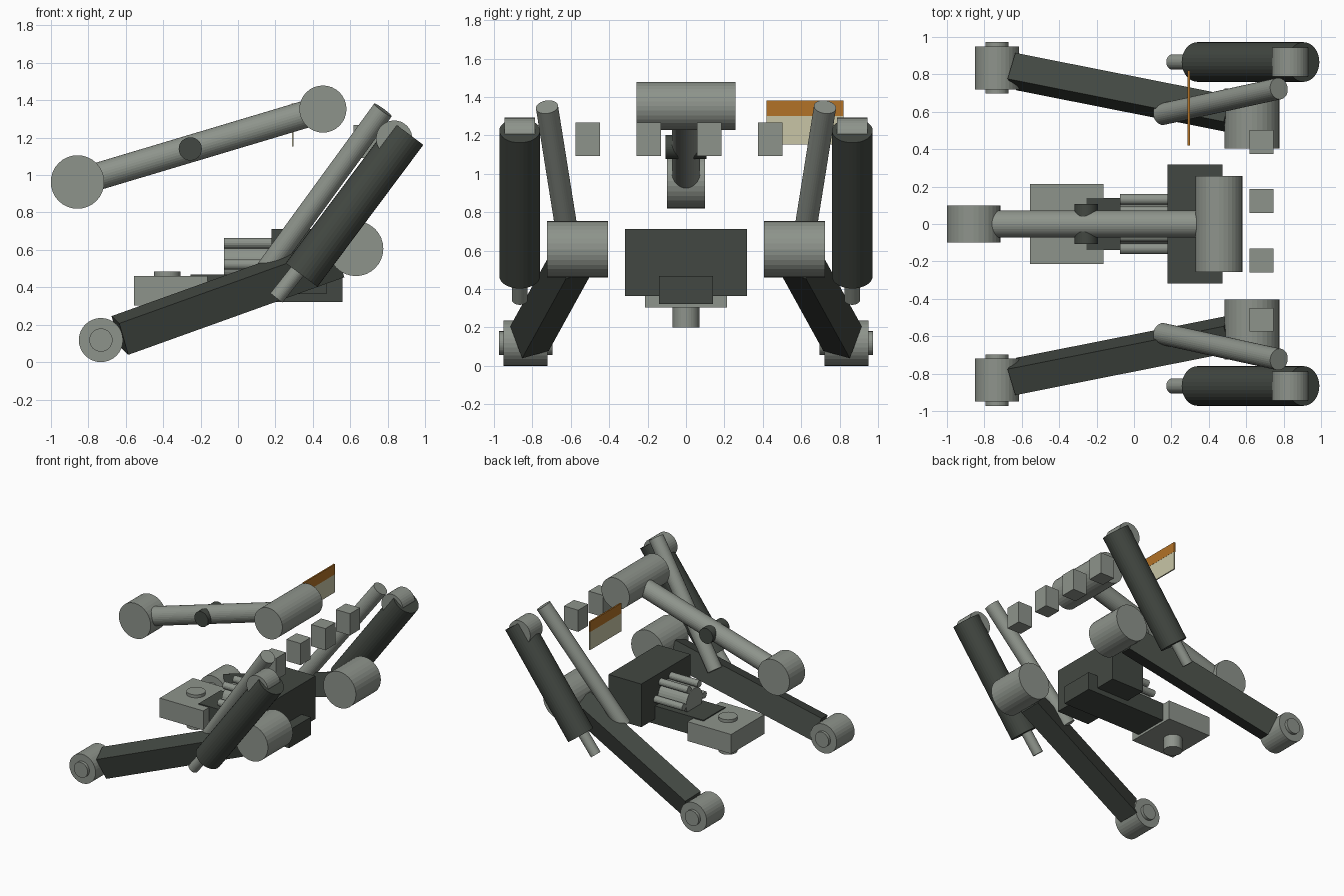
import bpy, bmesh, math
from mathutils import Vector, Matrix

if "Cube" in bpy.data.objects:
    bpy.data.objects.remove(bpy.data.objects["Cube"], do_unlink=True)


def material(name, rgb):
    m = bpy.data.materials.new(name)
    m.use_nodes = True
    m.diffuse_color = (*rgb, 1)
    m.node_tree.nodes["Principled BSDF"].inputs["Base Color"].default_value = (*rgb, 1)
    return m


LIGHT = material("light grey metal", (0.27, 0.295, 0.26))
DARK = material("dark grey metal", (0.055, 0.064, 0.054))
ORANGE = material("orange", (0.45, 0.17, 0.02))
CREAM = material("cream", (0.58, 0.56, 0.38))


def finish(name, bm, mat):
    mesh = bpy.data.meshes.new(name)
    bmesh.ops.recalc_face_normals(bm, faces=bm.faces)
    bm.to_mesh(mesh)
    bm.free()
    mesh.materials.append(mat)
    ob = bpy.data.objects.new(name, mesh)
    bpy.context.collection.objects.link(ob)
    return ob


def rod(name, a, b, r, mat, sides=32):
    """Cylinder of radius r from point a to point b."""
    a, b = Vector(a), Vector(b)
    d = b - a
    turn = d.to_track_quat('Z', 'Y').to_matrix().to_4x4()
    bm = bmesh.new()
    bmesh.ops.create_cone(bm, cap_ends=True, segments=sides, radius1=r, radius2=r,
                          depth=d.length, matrix=Matrix.Translation((a + b) / 2) @ turn)
    return finish(name, bm, mat)


def cross_pin(name, x, y, z, r, width, mat):
    """Cylinder lying along y."""
    return rod(name, (x, y - width / 2, z), (x, y + width / 2, z), r, mat)


def box(name, lo, hi, mat):
    lo, hi = Vector(lo), Vector(hi)
    bm = bmesh.new()
    bmesh.ops.create_cube(bm, size=1, matrix=Matrix.Translation((lo + hi) / 2)
                          @ Matrix.Diagonal((*(hi - lo), 1)))
    return finish(name, bm, mat)


def beam(name, a, b, width, height, mat):
    """Box swung from the y axis onto the line from a to b."""
    a, b = Vector(a), Vector(b)
    d = b - a
    axis = Vector((0, math.copysign(1, d.y), 0))
    turn = axis.rotation_difference(d).to_matrix().to_4x4()
    bm = bmesh.new()
    bmesh.ops.create_cube(bm, size=1, matrix=Matrix.Translation((a + b) / 2) @ turn
                          @ Matrix.Diagonal((width, d.length, height, 1)))
    return finish(name, bm, mat)


# Upper link
rod("upper_link", (-0.86, 0, 0.96), (0.454, 0, 1.353), 0.073, LIGHT)
cross_pin("upper_link_front_bush", -0.858, 0, 0.963, 0.143, 0.2, LIGHT)
cross_pin("upper_link_rear_bush", 0.454, 0, 1.353, 0.126, 0.515, LIGHT)
cross_pin("upper_link_pin", -0.255, 0, 1.14, 0.062, 0.215, DARK)

# Paired side assemblies
for side, s in (("left", 1), ("right", -1)):
    joint = Vector((-0.733, 0.835 * s, 0.118))
    hub = Vector((0.63, 0.565 * s, 0.607))
    along = (hub - joint).normalized()
    drop = Vector((0, 0, -0.012))
    cross_pin(side + "_arm_joint", *joint, 0.118, 0.23, LIGHT)
    cross_pin(side + "_arm_joint_pin", *joint, 0.062, 0.277, LIGHT)
    cross_pin(side + "_hub", *hub, 0.147, 0.32, LIGHT)
    beam(side + "_lower_arm", hub - along * 0.115 + drop, joint + along * 0.11 + drop,
         0.15, 0.185, DARK)
    y = 0.866 * s
    rod(side + "_damper_body", (0.34, y, 0.466), (0.906, y, 1.225), 0.106, DARK)
    rod(side + "_damper_rod", (0.205, y, 0.343), (0.4, y, 0.59), 0.041, LIGHT)
    cross_pin(side + "_damper_eye", 0.835, y, 1.195, 0.097, 0.157, LIGHT)
    rod(side + "_strut", (0.15, 0.587 * s, 0.49), (0.775, 0.724 * s, 1.348), 0.058, LIGHT)

# Central body
box("main_housing", (0.18, -0.317, 0.363), (0.474, 0.317, 0.713), DARK)
box("spine", (-0.255, -0.14, 0.322), (0.558, 0.14, 0.468), DARK)
box("nose_block", (-0.555, -0.213, 0.303), (-0.163, 0.213, 0.46), LIGHT)
rod("nose_pivot", (-0.378, 0, 0.2), (-0.378, 0, 0.484), 0.07, LIGHT)

# Tube cluster
CZ = 0.522
rod("cluster_core", (-0.075, 0, CZ), (0.2, 0, CZ), 0.105, LIGHT)
for i in range(6):
    ang = i * math.pi / 3
    y, z = 0.132 * math.cos(ang), CZ + 0.132 * math.sin(ang)
    rod(f"cluster_tube_{i + 1}", (-0.075, y, z), (0.2, y, z), 0.028, LIGHT, 16)

# Row of small blocks
for i in range(4):
    y = -0.512 + i * 0.317
    box(f"small_block_{i + 1}", (0.617, y - 0.064, 1.092), (0.745, y + 0.064, 1.268), LIGHT)

# Thin panel with coloured header
box("panel", (0.288, 0.42, 1.153), (0.298, 0.82, 1.30), CREAM)
box("panel_header", (0.287, 0.42, 1.30), (0.299, 0.82, 1.382), ORANGE)
